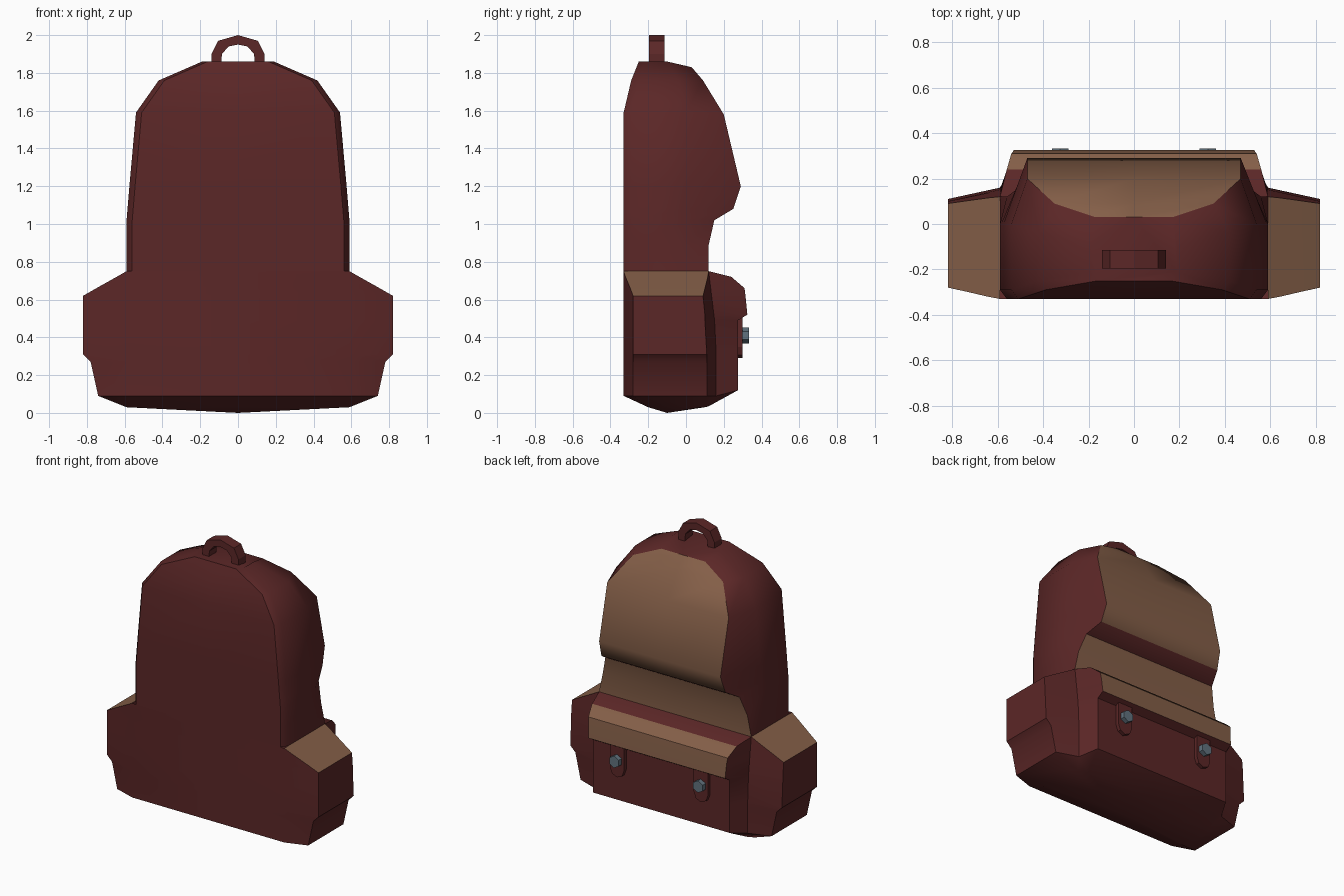
import bpy
import bmesh
import math
from mathutils import Vector

if "Cube" in bpy.data.objects:
    bpy.data.objects.remove(bpy.data.objects["Cube"], do_unlink=True)


def make_material(name, rgb):
    mat = bpy.data.materials.new(name)
    mat.use_nodes = True
    color = (*rgb, 1.0)
    mat.diffuse_color = color
    mat.node_tree.nodes["Principled BSDF"].inputs["Base Color"].default_value = color
    return mat


maroon = make_material("maroon canvas", (0.105, 0.02, 0.02))
tan = make_material("tan leather", (0.23, 0.113, 0.064))
steel = make_material("blue grey steel", (0.12, 0.17, 0.21))


def finish(bm, name, materials, smooth_angle=None):
    """Turn a bmesh into a named object with clean normals and shading."""
    bmesh.ops.remove_doubles(bm, verts=bm.verts, dist=0.0005)
    bmesh.ops.recalc_face_normals(bm, faces=bm.faces)
    mesh = bpy.data.meshes.new(name)
    bm.to_mesh(mesh)
    bm.free()
    obj = bpy.data.objects.new(name, mesh)
    bpy.context.collection.objects.link(obj)
    for mat in materials:
        mesh.materials.append(mat)
    if smooth_angle:
        bpy.ops.object.select_all(action="DESELECT")
        obj.select_set(True)
        bpy.context.view_layer.objects.active = obj
        bpy.ops.object.shade_smooth_by_angle(angle=math.radians(smooth_angle))
    return obj


def mirrored_loop(half):
    """Close a half outline that starts and ends on the x = 0 plane."""
    return half + [(-x, y, z) for x, y, z in reversed(half[1:-1])]


def loft(name, halves, is_tan, cap_top=False, tip=None):
    """Skin mirrored rings; is_tan(ring, segment) picks the colour of a face."""
    bm = bmesh.new()
    rings = [[bm.verts.new(p) for p in mirrored_loop(h)] for h in halves]
    count = len(rings[0])
    for i, (lower, upper) in enumerate(zip(rings, rings[1:])):
        for j in range(count):
            k = (j + 1) % count
            face = bm.faces.new((lower[j], lower[k], upper[k], upper[j]))
            face.material_index = int(is_tan(i, min(j, count - 1 - j)))
    if cap_top:
        bm.faces.new(rings[-1])
    if tip:
        point = bm.verts.new(tip)
        for j in range(count):
            bm.faces.new((rings[-1][j], rings[-1][(j + 1) % count], point))
    return finish(bm, name, [maroon, tan], 42)


def plate(name, outline, y_start, y_end, mat, smooth_angle=None):
    """Extrude an x-z outline along y."""
    bm = bmesh.new()
    face = bm.faces.new([bm.verts.new((x, y_start, z)) for x, z in outline])
    grown = bmesh.ops.extrude_face_region(bm, geom=[face])["geom"]
    moved = [g for g in grown if isinstance(g, bmesh.types.BMVert)]
    bmesh.ops.translate(bm, verts=moved, vec=Vector((0, y_end - y_start, 0)))
    return finish(bm, name, [mat], smooth_angle)


# Upper bag: height, height of rear edge, half width, rear half width,
# flat panel y, side y, rear y
upper_rows = [
    (0.75, 0.75, 0.59, 0.59, -0.33, 0.0, 0.12),
    (0.89, 0.89, 0.59, 0.56, -0.33, 0.0, 0.12),
    (1.02, 1.02, 0.59, 0.52, -0.33, 0.0, 0.15),
    (1.08, 1.08, 0.585, 0.48, -0.33, 0.0, 0.25),
    (1.20, 1.20, 0.575, 0.47, -0.33, 0.0, 0.29),
    (1.59, 1.58, 0.54, 0.47, -0.33, 0.0, 0.20),
    (1.76, 1.76, 0.42, 0.35, -0.29, -0.04, 0.09),
    (1.86, 1.83, 0.19, 0.17, -0.25, -0.10, 0.03),
]


def upper_half(row):
    z, rear_z, w, rear_w, panel, side, rear = row
    return [(0, panel, z), (w - 0.03, panel, z), (w, panel + 0.04, z),
            (w, side, z), (rear_w, rear, rear_z), (0, rear, rear_z)]


# The rear strip is tan except for the tuck under the bulge
loft("upper_bag", [upper_half(r) for r in upper_rows],
     lambda ring, seg: seg == 4 and ring != 2, cap_top=True)

# Lower bag with side pockets and flap: height, rear height, outer half width,
# outer panel-side y, outer rear y, rear half width, rear y
lower_rows = [
    (0.75, 0.75, 0.59, -0.33, 0.12, 0.59, 0.12),
    (0.72, 0.72, 0.643, -0.32, 0.115, 0.56, 0.24),
    (0.66, 0.66, 0.75, -0.295, 0.10, 0.54, 0.31),
    (0.62, 0.62, 0.82, -0.28, 0.09, 0.535, 0.315),
    (0.52, 0.52, 0.82, -0.28, 0.10, 0.53, 0.325),
    (0.49, 0.49, 0.82, -0.28, 0.10, 0.53, 0.275),
    (0.31, 0.31, 0.82, -0.28, 0.11, 0.53, 0.275),
    (0.27, 0.27, 0.78, -0.28, 0.11, 0.53, 0.275),
    (0.09, 0.12, 0.74, -0.28, 0.11, 0.53, 0.275),
    (0.03, 0.035, 0.59, -0.20, 0.08, 0.48, 0.12),
]


def lower_half(row):
    z, rear_z, w, near, far, rear_w, rear = row
    panel = -0.33 if z > 0.05 else near
    crease = (0.59, min(0.16, rear, 0.12 + (0.75 - z) * 0.12), z)
    if z < 0.05:
        crease = (0.55, 0.10, z)
    return [(0, panel, z), (min(0.59, w - 0.03 * (z < 0.05)), panel, z),
            (w, near, z), (w, far, z), crease,
            (rear_w, rear, rear_z), (0, rear, rear_z)]


# Tan side pocket lids and tan rear flap
loft("lower_bag", [lower_half(r) for r in lower_rows],
     lambda ring, seg: (seg == 2 and ring < 3) or (seg == 5 and 1 <= ring < 4),
     tip=(0, -0.10, 0))

# Carry handle arch
outer = [(0.14, 1.84), (0.14, 1.90), (0.105, 1.97), (0, 2.0)]
inner = [(0.09, 1.84), (0.085, 1.90), (0.05, 1.94), (0, 1.95)]


def arch(points):
    return points + [(-x, z) for x, z in reversed(points[:-1])]


plate("carry_handle", arch(outer) + arch(inner)[::-1], -0.195, -0.115, maroon)

# Closure tabs with hexagonal studs
for side, label in ((1, "left"), (-1, "right")):
    cx = side * 0.325
    tab = [(cx + 0.055, 0.51), (cx - 0.055, 0.51)]
    tab += [(cx - 0.055 * math.cos(a), 0.35 - 0.06 * math.sin(a))
            for a in (math.pi * i / 4 for i in range(5))]
    plate(f"{label}_closure_tab", tab, 0.25, 0.30, maroon)
    stud = [(cx + 0.042 * math.sin(a), 0.41 + 0.042 * math.cos(a))
            for a in (math.tau * i / 6 for i in range(6))]
    plate(f"{label}_stud", stud, 0.29, 0.333, steel)
